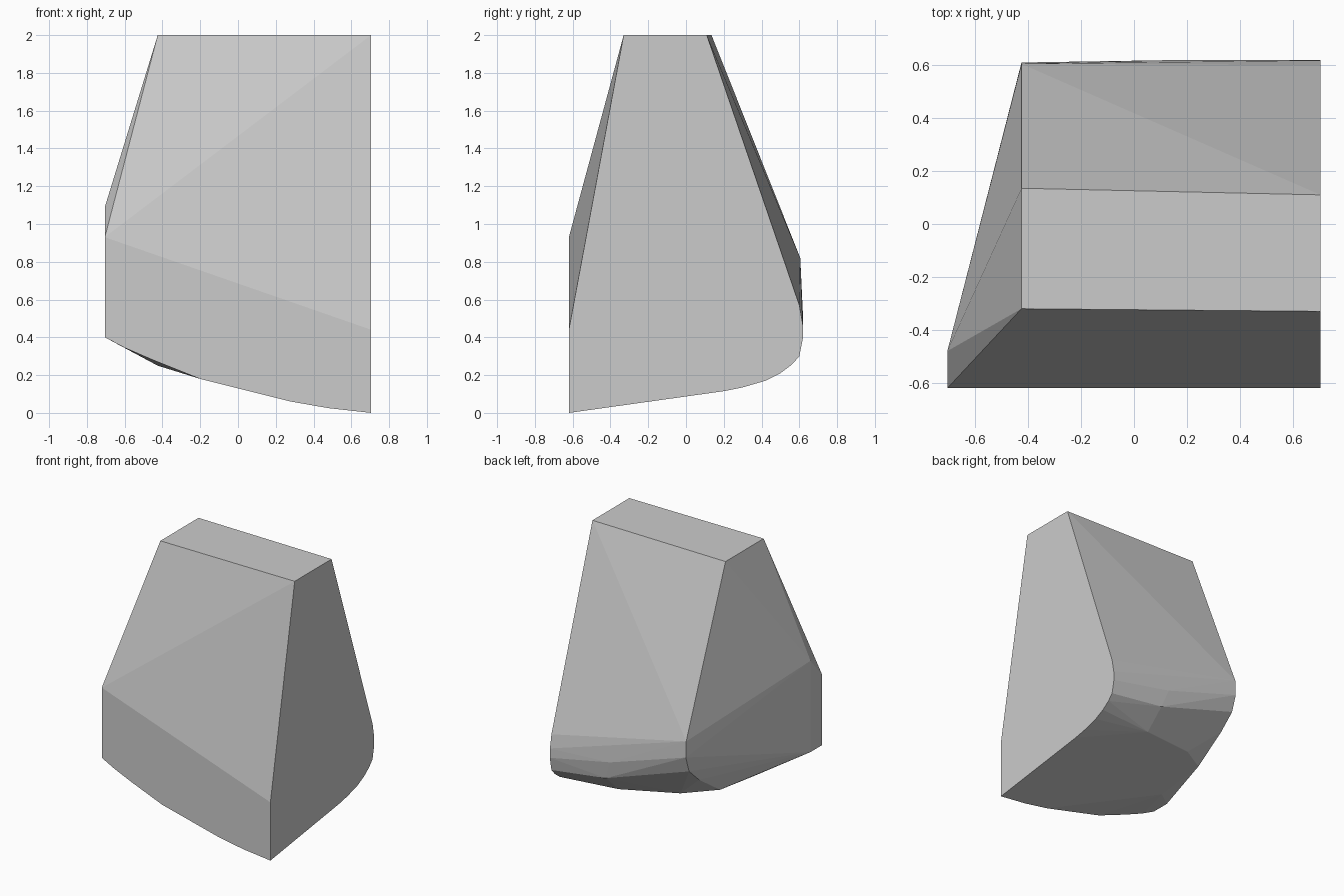
import bpy, bmesh

if "Cube" in bpy.data.objects:
    bpy.data.objects.remove(bpy.data.objects["Cube"])

RIGHT, LEFT, FRONT, CORNER = 0.705, -0.705, -0.62, -0.425

# right flat side: (y, z) outline with a rounded lower back
right_outline = [(FRONT, 0), (FRONT, 0.44), (-0.33, 2), (0.11, 2), (0.60, 0.57),
                 (0.618, 0.47), (0.62, 0.40), (0.60, 0.30), (0.56, 0.255),
                 (0.50, 0.21), (0.42, 0.17), (0.30, 0.135), (0.20, 0.115)]
# curved lower edge of the flat front: (x, z)
front_edge = [(0.48, 0.025), (0.28, 0.06), (-0.20, 0.18), (-0.45, 0.28), (-0.60, 0.345)]
# left corner column: (y, z) from the top round the lower back
corner_outline = [(-0.32, 2), (0.135, 2), (0.605, 0.82), (0.61, 0.70),
                  (0.57, 0.58), (0.45, 0.47), (0.20, 0.30), (-0.20, 0.25)]
# small left facet: (y, z)
left_facet = [(FRONT, 0.40), (FRONT, 0.93), (-0.48, 1.09), (-0.48, 0.40)]
# belly between the two sides
belly = [(0.25, 0.45, 0.22), (-0.20, 0.35, 0.27), (0.25, 0.60, 0.36), (0.20, 0.62, 0.50)]

points = [(RIGHT, y, z) for y, z in right_outline]
points += [(x, FRONT, z) for x, z in front_edge]
points += [(CORNER, y, z) for y, z in corner_outline]
points += [(LEFT, y, z) for y, z in left_facet]
points += belly

# faceted block: hull over the outlines
bm = bmesh.new()
for p in points:
    bm.verts.new(p)
hull = bmesh.ops.convex_hull(bm, input=bm.verts[:])
loose = [v for v in bm.verts if not v.link_faces]
bmesh.ops.delete(bm, geom=loose, context='VERTS')
bmesh.ops.dissolve_limit(bm, angle_limit=0.01, verts=bm.verts[:], edges=bm.edges[:])
bmesh.ops.recalc_face_normals(bm, faces=bm.faces[:])

mesh = bpy.data.meshes.new("faceted_block")
bm.to_mesh(mesh)
bm.free()
block = bpy.data.objects.new("faceted_block", mesh)
bpy.context.collection.objects.link(block)

grey = bpy.data.materials.new("light_grey")
grey.diffuse_color = (0.6, 0.6, 0.6, 1)
grey.use_nodes = True
grey.node_tree.nodes["Principled BSDF"].inputs["Base Color"].default_value = grey.diffuse_color
mesh.materials.append(grey)
